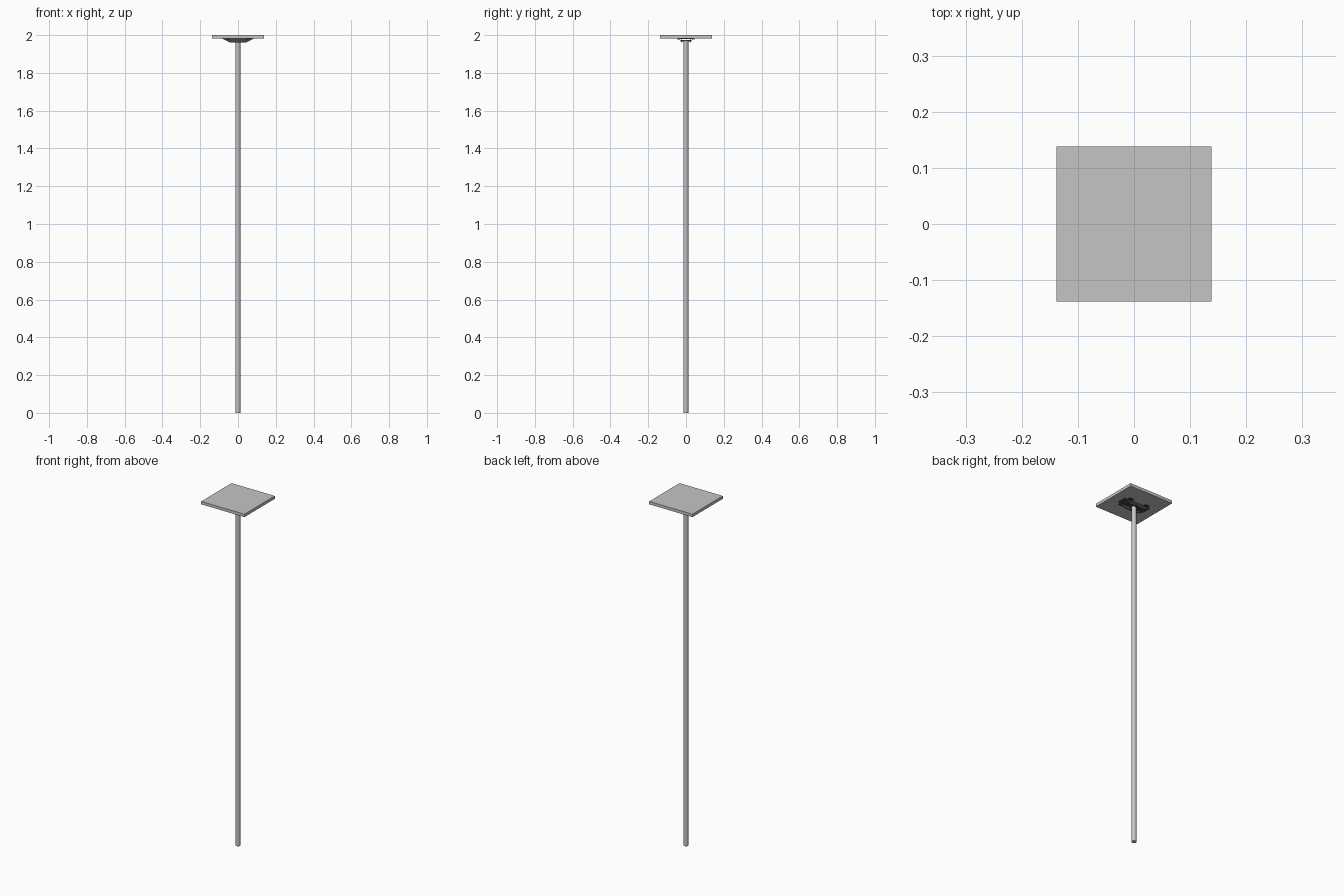
import bpy, bmesh, math
from mathutils import Matrix

if "Cube" in bpy.data.objects:
    bpy.data.objects.remove(bpy.data.objects["Cube"])


def material(name, c):
    m = bpy.data.materials.new(name)
    m.diffuse_color = (c[0], c[1], c[2], 1)
    m.use_nodes = True
    m.node_tree.nodes["Principled BSDF"].inputs["Base Color"].default_value = m.diffuse_color
    return m


grey = material("light grey metal", (0.56, 0.56, 0.56))
dark = material("dark bracket", (0.06, 0.06, 0.065))


def finish(name, bm, mat):
    bmesh.ops.recalc_face_normals(bm, faces=bm.faces)
    me = bpy.data.meshes.new(name)
    bm.to_mesh(me)
    bm.free()
    me.materials.append(mat)
    ob = bpy.data.objects.new(name, me)
    bpy.context.collection.objects.link(ob)
    return ob


def box(name, size, loc, mat):
    bm = bmesh.new()
    bmesh.ops.create_cube(bm, size=1, matrix=Matrix.Translation(loc) @ Matrix.Diagonal((*size, 1)))
    return finish(name, bm, mat)


def rod(name, r, length, loc, mat, axis='Z', sides=24):
    rot = Matrix.Rotation(math.pi / 2, 4, 'X') if axis == 'Y' else Matrix.Identity(4)
    bm = bmesh.new()
    bmesh.ops.create_cone(bm, cap_ends=True, segments=sides, radius1=r, radius2=r,
                          depth=length, matrix=Matrix.Translation(loc) @ rot)
    for f in bm.faces:
        f.smooth = len(f.verts) == 4
    ob = finish(name, bm, mat)
    bpy.context.view_layer.objects.active = ob
    ob.select_set(True)
    bpy.ops.object.shade_smooth_by_angle(angle=math.radians(40))
    ob.select_set(False)
    return ob


def cheek(name, y, t, mat):
    # trapezoid side wall of the bracket, extruded along y
    prof = [(-0.082, 1.984), (0.082, 1.984), (0.078, 1.979), (0.045, 1.962), (-0.045, 1.962), (-0.078, 1.979)]
    bm = bmesh.new()
    f = bm.faces.new([bm.verts.new((x, y - t / 2, z)) for x, z in prof])
    r = bmesh.ops.extrude_face_region(bm, geom=[f])
    bmesh.ops.translate(bm, vec=(0, t, 0), verts=[v for v in r["geom"] if isinstance(v, bmesh.types.BMVert)])
    return finish(name, bm, mat)


# square head plate
box("head_plate", (0.276, 0.276, 0.017), (0, 0, 1.9915), grey)

# long pole
rod("pole", 0.0125, 1.972, (0, 0, 0.986), grey)

# bracket: base, two side walls, mounting tabs and pivot
box("bracket_base", (0.166, 0.05, 0.004), (0, 0, 1.9815), dark)
for s in (-1, 1):
    cheek("bracket_wall", s * 0.025, 0.004, dark)
    for x in (-0.052, 0.052):
        box("bracket_tab", (0.026, 0.02, 0.004), (x, s * 0.035, 1.9815), dark)
        rod("tab_screw", 0.006, 0.003, (x, s * 0.038, 1.9785), dark, sides=12)
rod("pivot_pin", 0.005, 0.06, (0, 0, 1.970), dark, axis='Y', sides=12)
